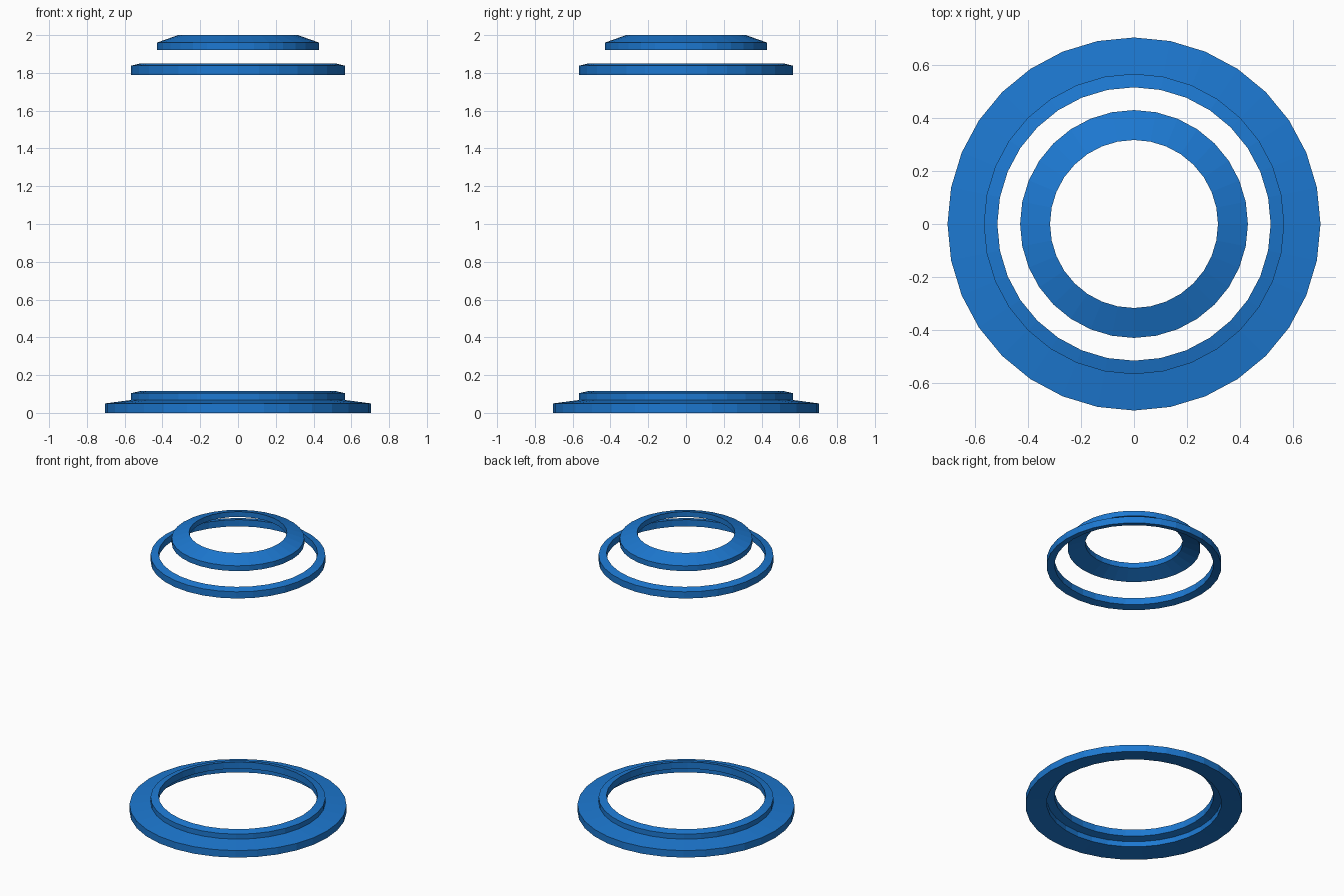
import bpy, bmesh, math

if "Cube" in bpy.data.objects:
    bpy.data.objects.remove(bpy.data.objects["Cube"])

SIDES = 32

blue = bpy.data.materials.new("blue")
blue.diffuse_color = (0.012, 0.19, 0.64, 1.0)
blue.use_nodes = True
blue.node_tree.nodes["Principled BSDF"].inputs["Base Color"].default_value = blue.diffuse_color


def ring(name, profile):
    """Revolve a closed (radius, z) cross-section around the z axis."""
    bm = bmesh.new()
    loops = []
    for i in range(SIDES):
        a = 2 * math.pi * i / SIDES
        loops.append([bm.verts.new((r * math.cos(a), r * math.sin(a), z))
                      for r, z in profile])
    n = len(profile)
    for i in range(SIDES):
        here, there = loops[i], loops[(i + 1) % SIDES]
        for j in range(n):
            k = (j + 1) % n
            bm.faces.new((here[j], there[j], there[k], here[k]))
    bmesh.ops.recalc_face_normals(bm, faces=bm.faces)
    mesh = bpy.data.meshes.new(name)
    bm.to_mesh(mesh)
    bm.free()
    mesh.materials.append(blue)
    obj = bpy.data.objects.new(name, mesh)
    bpy.context.collection.objects.link(obj)
    return obj


def sloped_ring(name, r_out, r_in, z, height, rise):
    """Band of even height whose inner edge sits higher than its outer edge."""
    return ring(name, [(r_out, z), (r_out, z + height),
                       (r_in, z + height + rise), (r_in, z + rise)])


# Wide flange at the foot
sloped_ring("base_flange", 0.704, 0.567, 0.0, 0.05, 0.018)

# Matching narrow bands above the flange and near the top
for name, z in (("lower_band", 0.056), ("upper_band", 1.79)):
    sloped_ring(name, 0.567, 0.516, z, 0.048, 0.012)

# Conical collar at the very top
sloped_ring("top_collar", 0.43, 0.317, 1.922, 0.038, 0.04)
